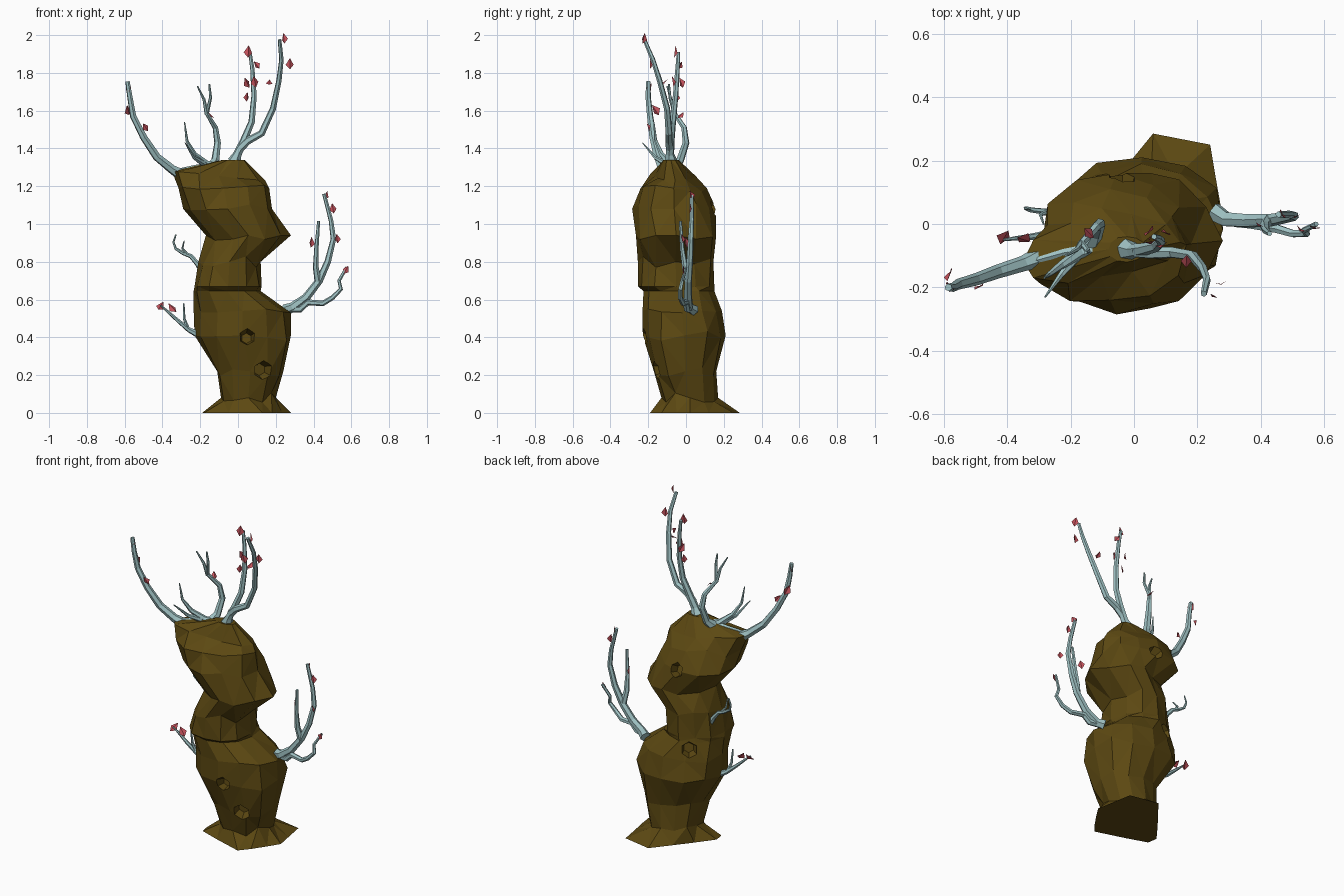
import bpy, bmesh, math, random
from mathutils import Vector, Matrix
from mathutils.bvhtree import BVHTree

random.seed(4)


def material(name, rgb):
    m = bpy.data.materials.new(name)
    m.diffuse_color = (*rgb, 1)
    return m


BARK = material("brown_bark", (0.108, 0.066, 0.006))
TWIG = material("pale_teal_wood", (0.35, 0.54, 0.55))
LEAF = material("red_leaf", (0.56, 0.085, 0.108))


def finish(name, bm, mat):
    bmesh.ops.recalc_face_normals(bm, faces=bm.faces)
    me = bpy.data.meshes.new(name)
    bm.to_mesh(me)
    me.materials.append(mat)
    ob = bpy.data.objects.new(name, me)
    bpy.context.collection.objects.link(ob)
    return ob


def bridge(bm, rings):
    for a, b in zip(rings, rings[1:]):
        n = len(a)
        for i in range(n):
            bm.faces.new((a[i], a[(i + 1) % n], b[(i + 1) % n], b[i]))
    bm.faces.new(rings[0][::-1])
    bm.faces.new(rings[-1])


# Trunk: lofted rings of 12 points over a flared, cornered foot
N = 12
foot = [(.28, .02), (.262, .12), (.24, .25), (.06, .285), (-.03, .175), (-.11, .075),
        (-.19, -.03), (-.18, -.09), (-.05, -.135), (.13, -.19), (.18, -.13), (.235, -.05)]
# z, x min, x max, y min, y max, roundness power, drop to the right, left corner pulled forward
levels = [(.08, -.09, .20, -.13, .17, .9, 0, 0),
          (.22, -.11, .24, -.17, .16, .9, 0, 0),
          (.41, -.23, .28, -.23, .21, .9, 0, 0),
          (.54, -.235, .28, -.23, .19, 1, .01, 0),
          (.645, -.235, .12, -.225, .15, .9, 0, 0),
          (.67, -.23, .125, -.255, .15, .9, 0, 0),
          (.80, -.21, .12, -.255, .145, .9, 0, 0),
          (.94, -.17, .28, -.265, .16, 1.4, 0, 0),
          (1.08, -.29, .18, -.285, .16, .95, 0, 0),
          (1.19, -.315, .165, -.24, .11, 1, 0, .03),
          (1.255, -.35, .145, -.165, .05, 1.3, .025, .06),
          (1.34, -.08, .035, -.12, -.04, 1, 0, 0)]
bm = bmesh.new()
rings = [[bm.verts.new((x, y, 0)) for x, y in foot]]
for z, x0, x1, y0, y1, p, drop, pull in levels:
    ring = []
    for i in range(N):
        c, s = math.cos(math.tau * i / N), math.sin(math.tau * i / N)
        k = 1 if i % 3 == 0 else random.uniform(.93, 1.06)
        x = (x0 + x1) / 2 + (x1 - x0) / 2 * math.copysign(abs(c) ** p, c) * k
        y = (y0 + y1) / 2 + (y1 - y0) / 2 * math.copysign(abs(s) ** .9, s) * k
        dz = 0 if i % 3 == 0 or .6 < z < .7 or z > 1.2 else random.uniform(-.03, .03)
        ring.append(bm.verts.new((x, y - pull * max(0, -c), z + dz - drop * c)))
    rings.append(ring)
bridge(bm, rings)
bmesh.ops.triangulate(bm, faces=bm.faces, quad_method='SHORT_EDGE')
tree = BVHTree.FromBMesh(bm)
trunk = finish("trunk", bm, BARK)

# Knot holes: faceted hollows, all cut by one cutter made of hexagonal plugs
cb = bmesh.new()
for near, out, r in [((.07, -.3, .38), (.1, -1, .1), .046),
                     ((.14, -.2, .215), (.35, -1, -.1), .054),
                     ((.01, .3, 1.15), (0, 1, .35), .05),
                     ((-.13, .17, .61), (-.6, .8, .2), .05)]:
    hit = tree.find_nearest(Vector(near))[0]
    turn = Vector(out).to_track_quat('Z', 'Y').to_matrix().to_4x4()
    bmesh.ops.create_cone(cb, cap_ends=True, segments=6, radius1=r * .6, radius2=r * 1.3, depth=.12,
                          matrix=Matrix.Translation(hit) @ turn)
cutter = finish("knot_cutter", cb, BARK)
cutter.hide_render = True
mod = trunk.modifiers.new("knots", 'BOOLEAN')
mod.operation, mod.solver, mod.object = 'DIFFERENCE', 'EXACT', cutter
bpy.context.view_layer.update()
bpy.context.view_layer.objects.active = trunk
bpy.ops.object.modifier_apply(modifier=mod.name)
bpy.data.objects.remove(cutter)


# Branches: tapered six-sided tubes
def tube(bm, pts, r0, r1, flare=1.0):
    pts = [Vector(p) for p in pts]
    last = len(pts) - 1
    rings = []
    for j, p in enumerate(pts):
        t = (pts[min(j + 1, last)] - pts[max(j - 1, 0)]).normalized()
        u = t.cross(Vector((.3, 1, .1))).normalized()
        v = t.cross(u)
        r = (r0 + (r1 - r0) * j / last) * (flare if j == 0 else 1)
        rings.append([bm.verts.new(p + r * (u * math.cos(a) + v * math.sin(a)))
                      for a in (math.tau * i / 6 for i in range(6))])
    bridge(bm, rings)


def branch(name, *tubes):
    bm = bmesh.new()
    for t in tubes:
        tube(bm, *t)
    finish(name, bm, TWIG)


branch("top_left_branch",
       ([(-.30, -.105, 1.26), (-.35, -.125, 1.29), (-.43, -.15, 1.355), (-.50, -.175, 1.46),
         (-.555, -.19, 1.57), (-.572, -.2, 1.67), (-.585, -.2, 1.755)], .027, .012, 1.2))
branch("top_middle_branch",
       ([(-.15, -.08, 1.28), (-.12, -.03, 1.34), (-.108, 0, 1.43), (-.12, -.01, 1.51),
         (-.165, -.06, 1.585), (-.145, -.085, 1.67), (-.152, -.09, 1.74)], .025, .005, 1.6),
       ([(-.165, -.06, 1.58), (-.18, -.08, 1.66), (-.215, -.1, 1.73)], .012, .004),
       ([(-.10, -.07, 1.29), (-.17, -.09, 1.32), (-.23, -.13, 1.37), (-.27, -.16, 1.44),
         (-.283, -.17, 1.54)], .024, .003, 1.4),
       ([(-.17, -.09, 1.31), (-.23, -.16, 1.35), (-.28, -.23, 1.43)], .018, .003),
       ([(-.13, -.075, 1.31), (-.22, -.09, 1.30), (-.31, -.115, 1.285)], .018, .01))
branch("top_right_branch",
       ([(-.02, -.08, 1.33), (-.003, -.085, 1.37), (.03, -.08, 1.44), (.072, -.07, 1.54),
         (.085, -.055, 1.68), (.076, -.045, 1.82), (.063, -.04, 1.91)], .026, .009, 1.4),
       ([(.01, -.085, 1.40), (.05, -.09, 1.44), (.125, -.09, 1.48), (.185, -.1, 1.61),
         (.217, -.14, 1.76), (.23, -.175, 1.87), (.22, -.22, 1.975)], .023, .01))
branch("right_branch",
       ([(.25, .04, .545), (.29, .015, .56), (.36, .01, .61), (.43, .012, .70), (.475, .02, .80),
         (.505, .025, .92), (.492, .03, 1.02), (.455, .03, 1.16)], .028, .01, 1.1),
       ([(.425, .012, .69), (.412, -.005, .77), (.415, -.02, .87), (.427, -.03, 1.015)], .02, .008),
       ([(.27, .02, .55), (.33, .005, .55), (.37, 0, .585), (.45, -.015, .58), (.50, -.03, .61),
         (.545, -.03, .655), (.535, -.02, .70), (.575, 0, .77)], .02, .008))
branch("left_upper_twig",
       ([(-.17, .03, .72), (-.215, .033, .79), (-.25, .036, .83), (-.29, .04, .845),
         (-.33, .045, .87), (-.342, .05, .905), (-.328, .05, .945)], .016, .004, 1.3),
       ([(-.27, .038, .84), (-.295, .03, .87), (-.285, .0, .91)], .009, .003))
branch("left_lower_twig",
       ([(-.18, -.02, .40), (-.26, -.03, .44), (-.32, -.04, .49), (-.37, -.045, .535),
         (-.41, -.05, .57)], .017, .004, 1.3),
       ([(-.265, -.03, .445), (-.285, -.04, .50), (-.287, -.05, .58)], .011, .004))

# Leaves: small folded kites
spots = [(-.58, -.16, 1.60), (-.488, -.2, 1.51), (-.14, -.03, 1.575), (.055, -.06, 1.91),
         (.1, -.03, 1.84), (.05, -.025, 1.745), (.048, -.05, 1.67), (.09, -.07, 1.75),
         (.165, -.12, 1.75), (.275, -.19, 1.845), (.243, -.225, 1.98), (.465, .03, 1.15),
         (.503, .02, 1.08), (.525, -.02, .92), (.387, 0, .90), (.57, -.015, .755),
         (-.345, -.05, .555), (-.41, -.045, .565), (-.585, -.2, 1.72)]
bm = bmesh.new()
for s in spots:
    m = (Matrix.Translation(s) @ Matrix.Rotation(random.uniform(-1, 1), 4, 'Z')
         @ Matrix.Rotation(random.uniform(-.7, .7), 4, 'Y')
         @ Matrix.Rotation(random.uniform(-1, .2), 4, 'X') @ Matrix.Scale(random.uniform(.9, 1.25), 4))
    base, right, tip, left = [bm.verts.new(m @ Vector(p)) for p in
                              ((0, 0, -.024), (.019, .008, -.002), (0, 0, .03), (-.019, .008, -.002))]
    bm.faces.new((base, right, tip))
    bm.faces.new((base, tip, left))
finish("leaves", bm, LEAF)
